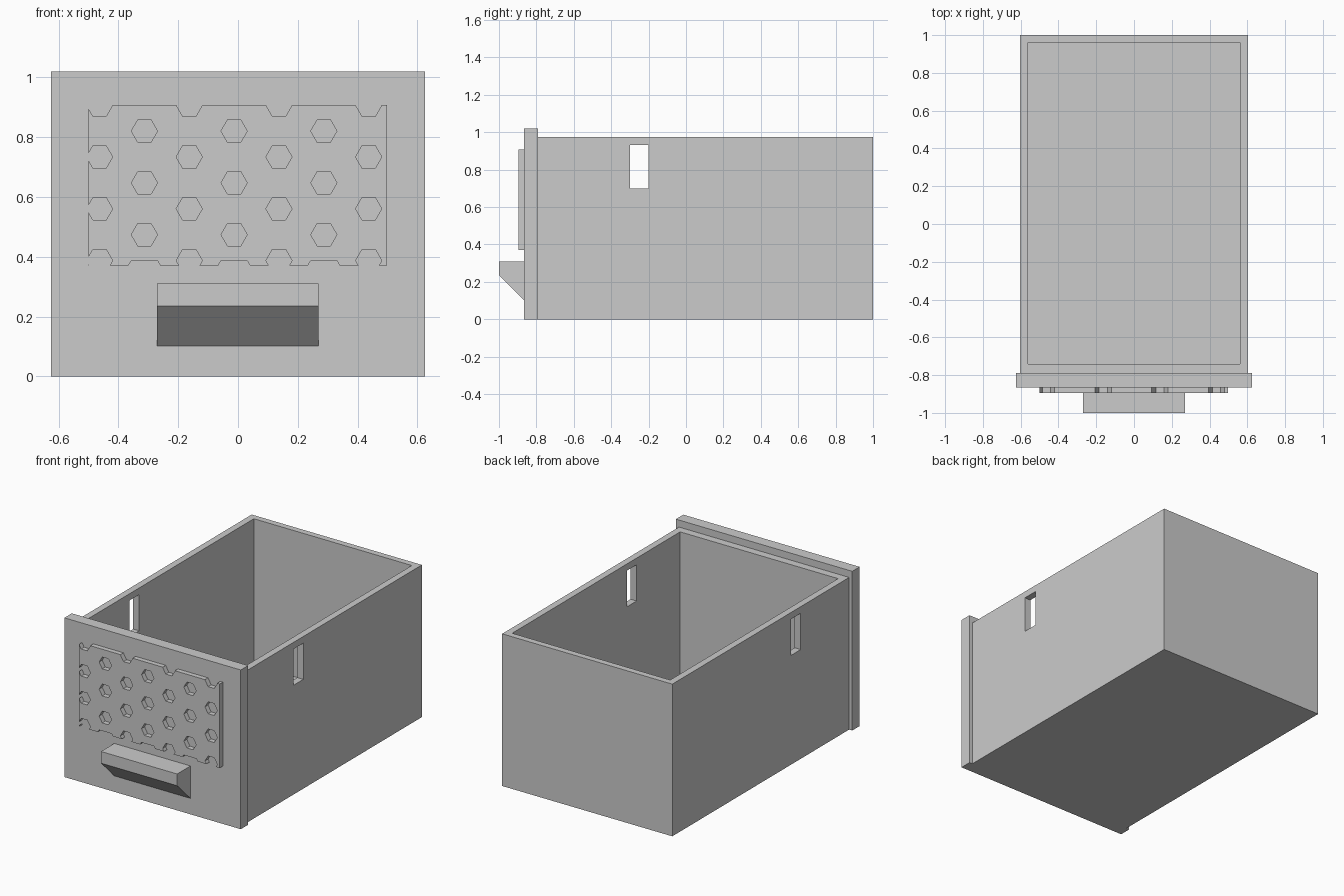
import bpy
import bmesh
import math
from mathutils import Matrix, Vector

if "Cube" in bpy.data.objects:
    bpy.data.objects.remove(bpy.data.objects["Cube"], do_unlink=True)

grey = bpy.data.materials.new("light_grey")
grey.use_nodes = True
grey.diffuse_color = (0.6, 0.6, 0.6, 1)
grey.node_tree.nodes["Principled BSDF"].inputs["Base Color"].default_value = (0.6, 0.6, 0.6, 1)


def make_object(name, bm):
    bmesh.ops.recalc_face_normals(bm, faces=bm.faces)
    mesh = bpy.data.meshes.new(name)
    bm.to_mesh(mesh)
    bm.free()
    mesh.materials.append(grey)
    obj = bpy.data.objects.new(name, mesh)
    bpy.context.collection.objects.link(obj)
    return obj


def box(name, low, high):
    low, high = Vector(low), Vector(high)
    bm = bmesh.new()
    size = Matrix.Diagonal((*(high - low), 1))
    bmesh.ops.create_cube(bm, size=1, matrix=Matrix.Translation((low + high) / 2) @ size)
    return make_object(name, bm)


def cut(target, cutter):
    cutter.hide_render = True
    mod = target.modifiers.new("cut", "BOOLEAN")
    mod.operation = "DIFFERENCE"
    mod.solver = "EXACT"
    mod.object = cutter
    bpy.context.view_layer.objects.active = target
    bpy.ops.object.modifier_apply(modifier=mod.name)
    bpy.data.objects.remove(cutter, do_unlink=True)


# Open drawer box with a slot through both side walls
drawer = box("drawer_box", (-0.603, -0.79, 0), (0.603, 1, 0.975))
cut(drawer, box("cavity_cutter", (-0.56, -0.74, 0.04), (0.56, 0.96, 1.2)))
cut(drawer, box("slot_cutter", (-1, -0.3, 0.7), (1, -0.2, 0.932)))

# Front panel, slightly larger than the box
box("front_panel", (-0.625, -0.865, 0), (0.625, -0.79, 1.02))

# Raised plate with staggered hexagonal holes
plate = box("honeycomb_plate", (-0.5, -0.896, 0.37), (0.498, -0.865, 0.908))
bm = bmesh.new()


def hexagon(x, z, radius):
    place = Matrix.Translation((x, -0.88, z)) @ Matrix.Rotation(math.pi / 2, 4, "X")
    bmesh.ops.create_cone(bm, cap_ends=True, segments=6, radius1=radius, radius2=radius,
                          depth=0.2, matrix=place @ Matrix.Rotation(math.pi / 6, 4, "Z"))


# The cone's first vertex lies on its y axis, so the turn puts points left and right
for col in range(7):
    x = -0.463 + 0.15 * col
    odd = col % 2
    for row in range(3 if odd else 4):
        hexagon(x, 0.907 - 0.1733 * (row + odd / 2), 0.0437)
    if odd:
        hexagon(x, 0.307, 0.09)
cut(plate, make_object("hole_cutter", bm))

# Pull handle: side profile extruded across the panel
bm = bmesh.new()
profile = [(-0.865, 0.102), (-1, 0.235), (-1, 0.31), (-0.865, 0.31)]
side = bm.faces.new([bm.verts.new((-0.271, y, z)) for y, z in profile])
ext = bmesh.ops.extrude_face_region(bm, geom=[side], use_keep_orig=True)
moved = [v for v in ext["geom"] if isinstance(v, bmesh.types.BMVert)]
bmesh.ops.translate(bm, verts=moved, vec=(0.54, 0, 0))
make_object("handle", bm)
